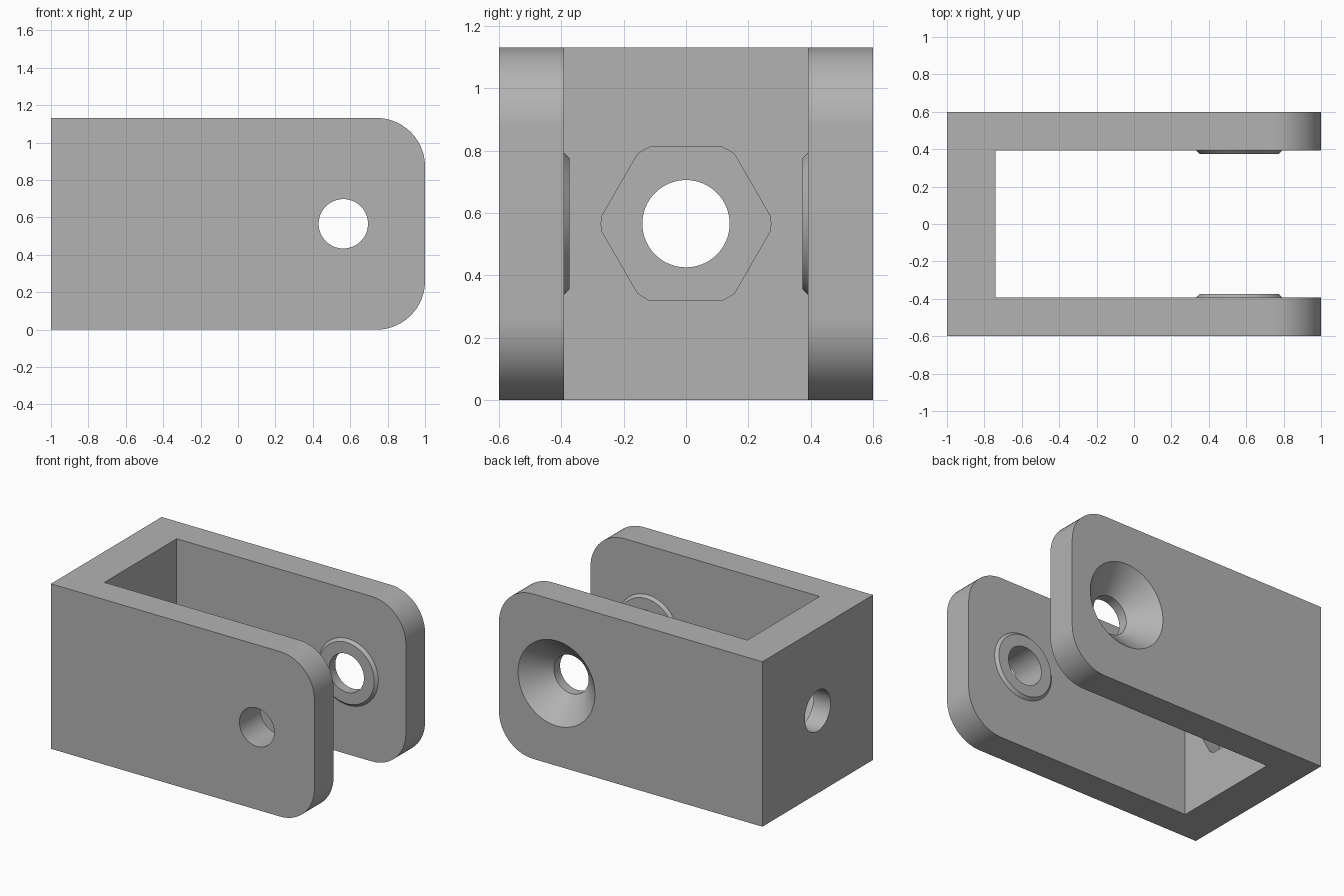
import bpy, bmesh, math
from mathutils import Matrix, Vector

if "Cube" in bpy.data.objects:
    bpy.data.objects.remove(bpy.data.objects["Cube"])

HEIGHT, MID_Z = 1.132, 0.566
HALF_W, INNER_Y, INNER_X = 0.6, 0.392, -0.74
PIN_X, PIN_R = 0.563, 0.132
ROUND, BOSS = 0.26, 0.019

steel = bpy.data.materials.new("plain_grey")
steel.use_nodes = True
grey = (0.45, 0.45, 0.45, 1)
steel.diffuse_color = grey
steel.node_tree.nodes["Principled BSDF"].inputs["Base Color"].default_value = grey


def finish(name, bm):
    bmesh.ops.recalc_face_normals(bm, faces=bm.faces[:])
    mesh = bpy.data.meshes.new(name)
    bm.to_mesh(mesh)
    bm.free()
    mesh.materials.append(steel)
    obj = bpy.data.objects.new(name, mesh)
    bpy.context.collection.objects.link(obj)
    return obj


def prism(name, points, offset):
    """Extrude a closed outline of 3D points along an offset."""
    bm = bmesh.new()
    face = bm.faces.new([bm.verts.new(p) for p in points])
    out = bmesh.ops.extrude_face_region(bm, geom=[face])
    moved = [v for v in out["geom"] if isinstance(v, bmesh.types.BMVert)]
    bmesh.ops.translate(bm, verts=moved, vec=offset)
    return finish(name, bm)


def cone_y(name, y0, r0, y1, r1):
    """Round body on the pin axis running from y0 to y1."""
    bm = bmesh.new()
    place = Matrix.Translation((PIN_X, (y0 + y1) / 2, MID_Z)) @ Matrix.Rotation(-math.pi / 2, 4, "X")
    bmesh.ops.create_cone(bm, cap_ends=True, segments=64, radius1=r0, radius2=r1,
                          depth=y1 - y0, matrix=place)
    return finish(name, bm)


def combine(target, other, operation):
    mod = target.modifiers.new(other.name, "BOOLEAN")
    mod.object, mod.operation, mod.solver = other, operation, "EXACT"
    bpy.context.view_layer.objects.active = target
    bpy.ops.object.modifier_apply(modifier=mod.name)
    bpy.data.objects.remove(other)


# Block with the two rounded free corners
outline = [(-1, -HALF_W, HEIGHT), (-1, -HALF_W, 0)]
for cz, start in ((ROUND, -90), (HEIGHT - ROUND, 0)):
    for i in range(17):
        a = math.radians(start + 90 * i / 16)
        outline.append((1 - ROUND + ROUND * math.cos(a), -HALF_W, cz + ROUND * math.sin(a)))
bracket = prism("clevis_bracket", outline, Vector((0, 2 * HALF_W, 0)))

# Slot between the arms
slot = [(INNER_X, -INNER_Y, -1), (2, -INNER_Y, -1), (2, INNER_Y, -1), (INNER_X, INNER_Y, -1)]
combine(bracket, prism("slot_cutter", slot, Vector((0, 0, 4))), "DIFFERENCE")

# Chamfered washer bosses on the inner arm faces
tip, root = INNER_Y - BOSS, INNER_Y + BOSS
combine(bracket, cone_y("front_boss", -root, 0.246, -tip, 0.21), "UNION")
combine(bracket, cone_y("back_boss", tip, 0.21, root, 0.246), "UNION")

# Pin hole and the countersink on the back arm
combine(bracket, cone_y("pin_hole_cutter", -1, PIN_R, 1, PIN_R), "DIFFERENCE")
sink = 0.16
combine(bracket, cone_y("countersink_cutter", HALF_W - sink, PIN_R, HALF_W + sink,
                        PIN_R + 2 * sink), "DIFFERENCE")

# Bolt hole through the end wall
ring = [(-2, 0.14 * math.cos(math.tau * i / 64), MID_Z + 0.14 * math.sin(math.tau * i / 64))
        for i in range(64)]
combine(bracket, prism("bolt_hole_cutter", ring, Vector((1.6, 0, 0))), "DIFFERENCE")

# Nut pocket: hexagon with corners trimmed by a circle
apothem, trim = 0.246, 0.272
spread = math.acos(apothem / trim)
hexagon = []
for k in range(6):
    corner = math.tau * k / 6
    half = math.pi / 6 - spread
    for i in range(5):
        a = corner + half * (i / 2 - 1)
        hexagon.append((INNER_X - 0.13, trim * math.cos(a), MID_Z + trim * math.sin(a)))
combine(bracket, prism("nut_pocket_cutter", hexagon, Vector((0.3, 0, 0))), "DIFFERENCE")

# Smooth round surfaces, crisp edges
bpy.ops.object.select_all(action="DESELECT")
bracket.select_set(True)
bpy.context.view_layer.objects.active = bracket
bpy.ops.object.shade_smooth_by_angle(angle=math.radians(25))
